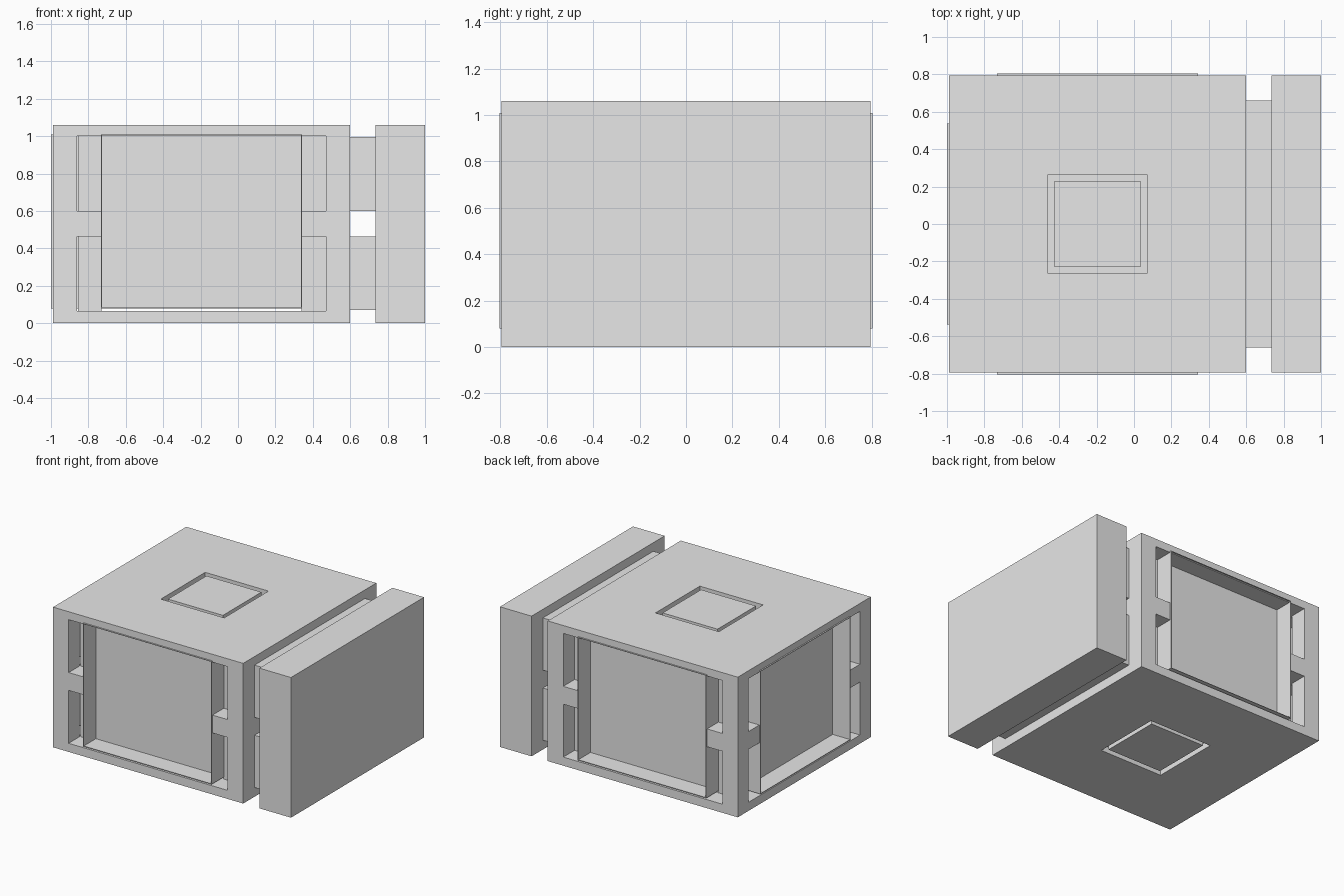
import bpy, bmesh, math
from mathutils import Matrix, Vector

if "Cube" in bpy.data.objects:
    bpy.data.objects.remove(bpy.data.objects["Cube"])

grey = bpy.data.materials.new("plain grey")
grey.use_nodes = True
grey.diffuse_color = (0.8, 0.8, 0.8, 1)
grey.node_tree.nodes["Principled BSDF"].inputs["Base Color"].default_value = (0.8, 0.8, 0.8, 1)

HALF, HEIGHT = 0.795, 1.06          # body half width and height
DEPTH = 0.135                       # depth of the side recesses
CENTRE = Matrix.Translation((-0.195, 0, 0))
SIDES = {"front": 0, "back": math.pi, "right": -math.pi / 2}


def make(name, bm, matrix=CENTRE):
    bmesh.ops.recalc_face_normals(bm, faces=bm.faces)
    mesh = bpy.data.meshes.new(name)
    bm.to_mesh(mesh)
    bm.free()
    mesh.transform(matrix)
    mesh.materials.append(grey)
    obj = bpy.data.objects.new(name, mesh)
    bpy.context.collection.objects.link(obj)
    return obj


def box(name, low, high, matrix=CENTRE):
    low, high = Vector(low), Vector(high)
    bm = bmesh.new()
    bmesh.ops.create_cube(bm, size=1)
    bmesh.ops.scale(bm, vec=high - low, verts=bm.verts)
    bmesh.ops.translate(bm, vec=(low + high) / 2, verts=bm.verts)
    return make(name, bm, matrix)


def recess_cutter(matrix):
    # Rectangle with a square tab left standing halfway up each side
    right = [(0.665, 0.065), (0.665, 0.465), (0.535, 0.465),
             (0.535, 0.6), (0.665, 0.6), (0.665, 1.0)]
    outline = right + [(-x, z) for x, z in reversed(right)]
    bm = bmesh.new()
    face = bm.faces.new([bm.verts.new((x, -HALF - 0.05, z)) for x, z in outline])
    out = bmesh.ops.extrude_face_region(bm, geom=[face])
    moved = [v for v in out["geom"] if isinstance(v, bmesh.types.BMVert)]
    bmesh.ops.translate(bm, vec=(0, DEPTH + 0.05, 0), verts=moved)
    return make("cutter", bm, matrix)


def cut(target, cutter):
    cutter.hide_render = True
    mod = target.modifiers.new("cut", "BOOLEAN")
    mod.operation = "DIFFERENCE"
    mod.solver = "EXACT"
    mod.object = cutter
    bpy.context.view_layer.objects.active = target
    bpy.ops.object.modifier_apply(modifier=mod.name)
    bpy.data.objects.remove(cutter)


# Main body
body = box("body", (-HALF, -HALF, 0), (HALF, HALF, HEIGHT))

# Side recesses, each with a thin sleeve around its middle panel
for side, angle in SIDES.items():
    turn = CENTRE @ Matrix.Rotation(angle, 4, "Z")
    cut(body, recess_cutter(turn))
    y0, y1, w, t = -HALF - 0.01, -HALF + DEPTH, 0.535, 0.003
    for s, label in ((-1, "a"), (1, "b")):
        box(f"{side}_sleeve_wall_{label}", (s * w - t, y0, 0.08), (s * w + t, y1, 1.01), turn)
    box(f"{side}_sleeve_floor", (-w, y0, 0.08), (w, y1, 0.084), turn)
    box(f"{side}_sleeve_top", (-w, y0, 1.006), (w, y1, 1.01), turn)

# Narrow slit running under the front and back panels
cut(body, box("cutter", (-0.535, -0.9, 0.066), (0.535, 0.9, 0.08)))

# Square grooves with a centre plate, top and bottom
for label, z0, z1, p0, p1 in (("top", HEIGHT - 0.06, HEIGHT + 0.1, HEIGHT - 0.07, HEIGHT - 0.004),
                              ("bottom", -0.1, 0.05, 0.004, 0.055)):
    cut(body, box("cutter", (-0.265, -0.265, z0), (0.265, 0.265, z1)))
    box(f"{label}_plate", (-0.23, -0.23, p0), (0.23, 0.23, p1))

# Connector bars and the end slab on the left side
world = Matrix.Identity(4)
box("lower_connector", (0.59, -0.66, 0.07), (0.74, 0.66, 0.465), world)
box("upper_connector", (0.59, -0.66, 0.6), (0.74, 0.66, 0.995), world)
box("end_slab", (0.735, -HALF, 0), (1.0, HALF, HEIGHT), world)
